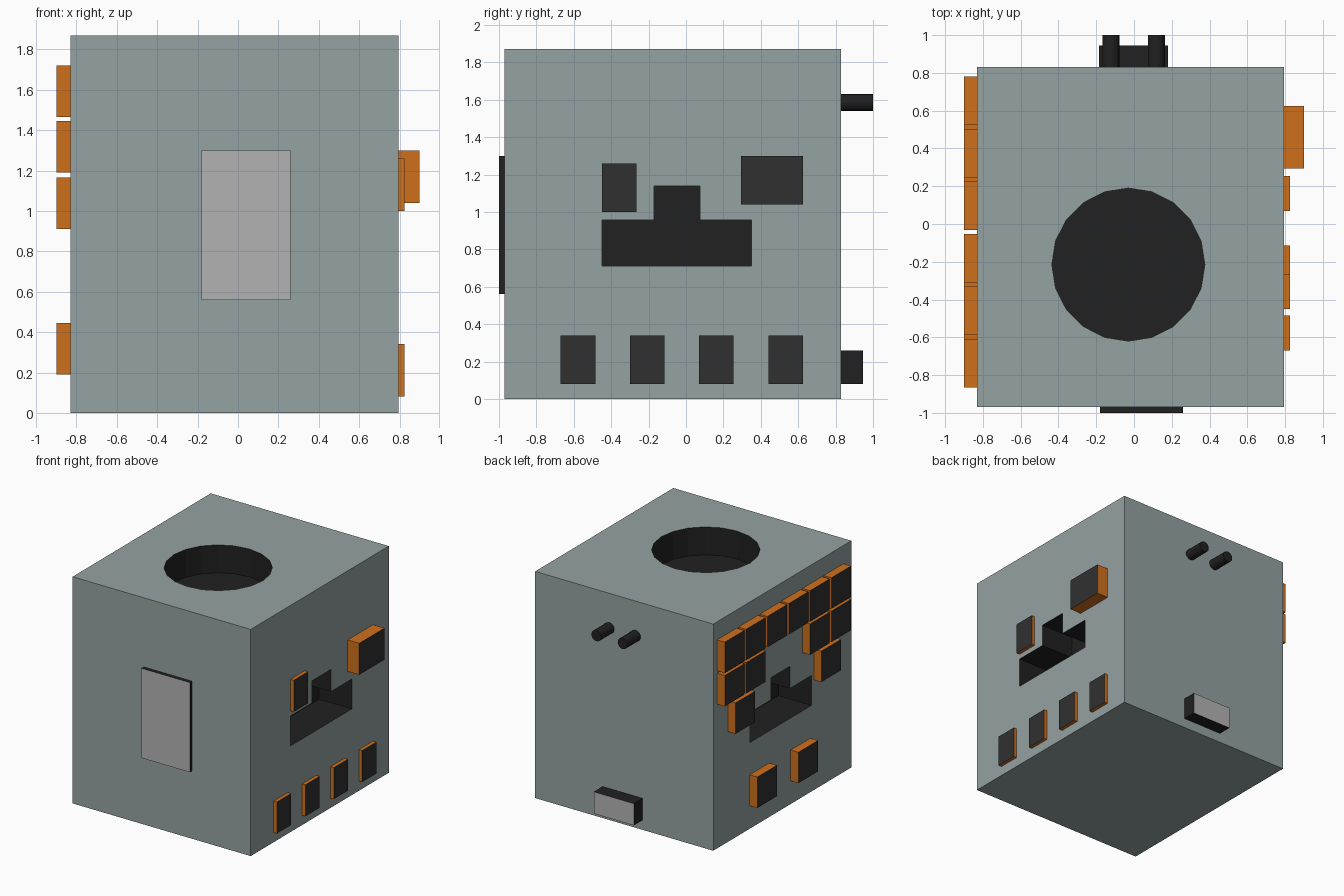
import bpy, bmesh, math
from mathutils import Matrix

if "Cube" in bpy.data.objects:
    bpy.data.objects.remove(bpy.data.objects["Cube"])


def material(name, rgb):
    m = bpy.data.materials.new(name)
    m.diffuse_color = (*rgb, 1)
    m.use_nodes = True
    m.node_tree.nodes["Principled BSDF"].inputs["Base Color"].default_value = m.diffuse_color
    return m


SHELL = material("shell_grey", (0.30, 0.36, 0.36))
DARK = material("dark", (0.015, 0.015, 0.015))
FACE = material("button_black", (0.03, 0.03, 0.03))
ORANGE = material("orange", (0.62, 0.16, 0.012))
PALE = material("pale_grey", (0.45, 0.45, 0.45))


def finish(bm, name, mats):
    bmesh.ops.recalc_face_normals(bm, faces=bm.faces)
    me = bpy.data.meshes.new(name)
    bm.to_mesh(me)
    bm.free()
    for m in mats:
        me.materials.append(m)
    ob = bpy.data.objects.new(name, me)
    bpy.context.collection.objects.link(ob)
    return ob


def box(name, x, y, z, side, cap=None, axis=0, sign=1):
    """Box from ranges; the face pointing along sign*axis takes the cap material."""
    bm = bmesh.new()
    bmesh.ops.create_cube(bm, size=1)
    for v in bm.verts:
        v.co = [r[0] + (c + 0.5) * (r[1] - r[0]) for c, r in zip(v.co, (x, y, z))]
    bm.normal_update()
    for f in bm.faces:
        f.material_index = int(cap is not None and f.normal[axis] * sign > 0.9)
    return finish(bm, name, [side, cap] if cap else [side])


def cylinder(name, centre, radius, depth, sides, rot, mat):
    bm = bmesh.new()
    bmesh.ops.create_cone(bm, cap_ends=True, segments=sides, radius1=radius, radius2=radius,
                          depth=depth, matrix=Matrix.Translation(centre) @ rot)
    return finish(bm, name, [mat])


def t_prism(name, x0, x1):
    """T-shaped prism running along x, used to cut the side recesses."""
    prof = [(-0.45, 0.71), (0.35, 0.71), (0.35, 0.957), (0.075, 0.957),
            (0.075, 1.14), (-0.17, 1.14), (-0.17, 0.957), (-0.45, 0.957)]
    bm = bmesh.new()
    f = bm.faces.new([bm.verts.new((x0, y, z)) for y, z in prof])
    ext = bmesh.ops.extrude_face_region(bm, geom=[f])["geom"]
    bmesh.ops.translate(bm, vec=(x1 - x0, 0, 0),
                        verts=[g for g in ext if isinstance(g, bmesh.types.BMVert)])
    return finish(bm, name, [DARK])


# Main casing with a round well on top and a T recess in each side
XL, XR, YF, YB, H = -0.83, 0.795, -0.97, 0.83, 1.87
body = box("casing", (XL, XR), (YF, YB), (0, H), SHELL)
body.data.materials.append(DARK)
RECESS, WELL = 0.3, 0.23
cutters = [
    cylinder("well_cutter", (-0.03, -0.215, H), 0.405, 2 * WELL, 20, Matrix.Identity(4), DARK),
    t_prism("right_recess_cutter", XR - RECESS, XR + 0.2),
    t_prism("left_recess_cutter", XL - 0.2, XL + RECESS),
]
for c in cutters:
    c.hide_render = True
    mod = body.modifiers.new(c.name, "BOOLEAN")
    mod.operation = "DIFFERENCE"
    mod.solver = "EXACT"
    mod.material_mode = "TRANSFER"
    mod.object = c
bpy.context.view_layer.objects.active = body
for c in cutters:
    bpy.ops.object.modifier_apply(modifier=c.name)
for c in cutters:
    bpy.data.objects.remove(c)

# Front panel and rear connector block
box("front_panel", (-0.18, 0.26), (-1.0, YF), (0.56, 1.30), DARK, PALE, 1, -1)
box("rear_block", (-0.185, 0.18), (YB, 0.945), (0.08, 0.26), DARK, PALE, 1, 1)

# Rear pegs
for i, x in enumerate((-0.122, 0.118)):
    cylinder(f"rear_peg_{i + 1}", (x, 0.915, 1.585), 0.045, 0.17, 16,
             Matrix.Rotation(math.pi / 2, 4, "X"), DARK)

# Right side: lower row of keys, upper key and large key
for i in range(4):
    y = -0.67 + 0.37 * i
    box(f"right_key_{i + 1}", (XR, 0.825), (y, y + 0.185), (0.08, 0.34), ORANGE, FACE, 0, 1)
box("right_upper_key", (XR, 0.825), (-0.45, -0.265), (1.0, 1.26), ORANGE, FACE, 0, 1)
box("right_large_key", (XR, 0.9), (0.295, 0.625), (1.04, 1.30), ORANGE, FACE, 0, 1)

# Left side: rows of keys, given as bottom height and y starts
W = 0.255
cols = [-0.865 + 0.278 * i for i in range(6)]
rows = [(1.465, cols), (1.19, cols[:2] + cols[4:]),
        (0.91, [-0.735, 0.385]), (0.19, [-0.435, 0.10])]
for r, (z, starts) in enumerate(rows):
    for i, y in enumerate(starts):
        box(f"left_key_{r + 1}_{i + 1}", (-0.9, XL), (y, y + W), (z, z + W), ORANGE, FACE, 0, -1)
